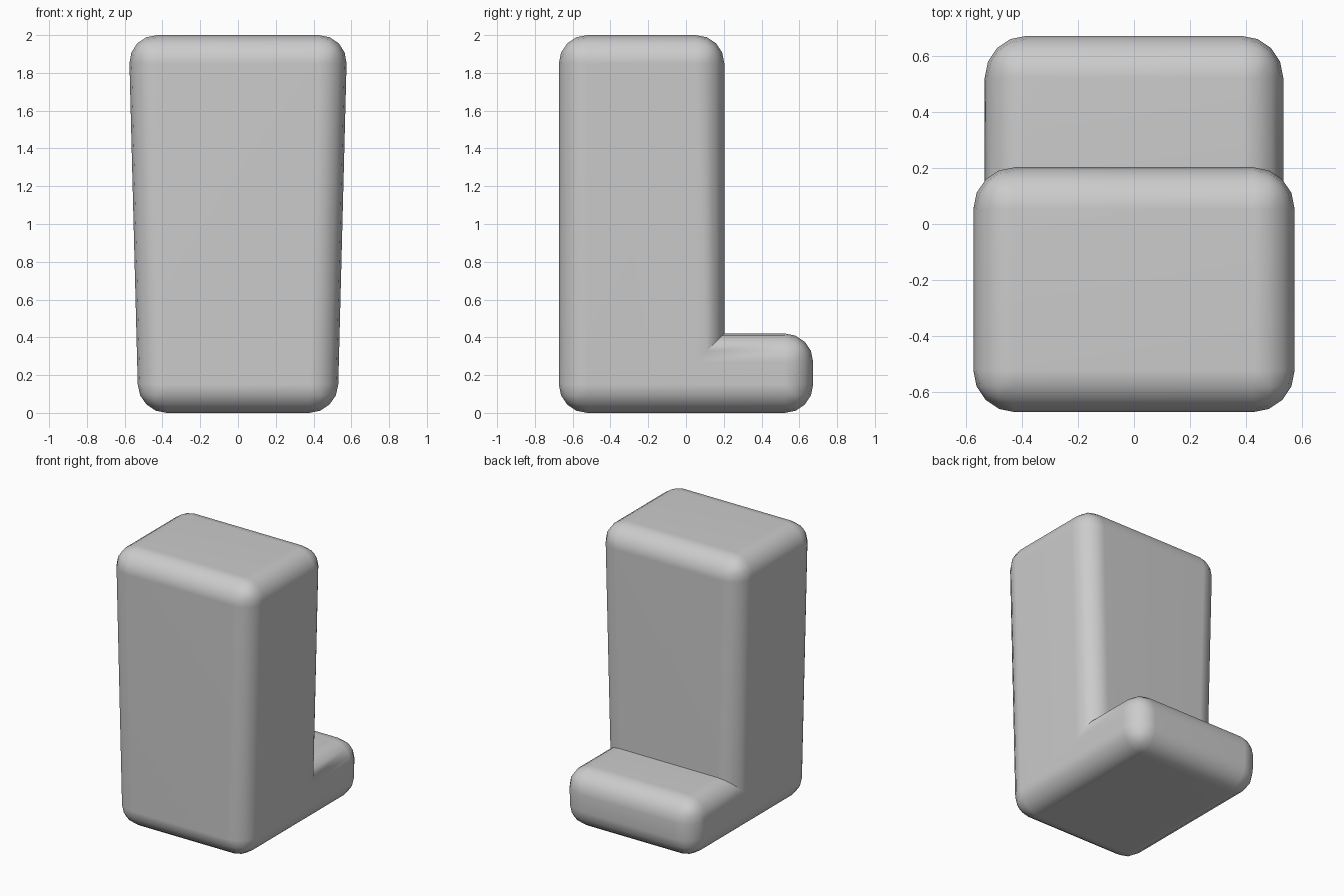
import bpy, bmesh
from mathutils import Vector

if "Cube" in bpy.data.objects:
    bpy.data.objects.remove(bpy.data.objects["Cube"])

# L-shaped side profile (y, z): tall block with a low foot at the back
PROFILE = [(-0.673, 0), (0.673, 0), (0.673, 0.42),
           (0.203, 0.42), (0.203, 2.0), (-0.673, 2.0)]
NOTCH = 3          # index of the inner corner, which stays sharp


def half_width(z):
    """Sides flare slightly towards the top."""
    return 0.527 + 0.0258 * z


bm = bmesh.new()
left = [bm.verts.new((-half_width(z), y, z)) for y, z in PROFILE]
right = [bm.verts.new((half_width(z), y, z)) for y, z in PROFILE]
bm.faces.new(left)
bm.faces.new(right[::-1])
n = len(PROFILE)
for i in range(n):
    j = (i + 1) % n
    bm.faces.new((left[i], right[i], right[j], left[j]))
bmesh.ops.recalc_face_normals(bm, faces=bm.faces[:])

# Round every edge except the inner one
inner = {left[NOTCH], right[NOTCH]}
edges = [e for e in bm.edges if set(e.verts) != inner]
bmesh.ops.bevel(bm, geom=edges, offset=0.15, offset_type='OFFSET',
                segments=4, profile=0.5, affect='EDGES', clamp_overlap=True)
bmesh.ops.recalc_face_normals(bm, faces=bm.faces[:])

mesh = bpy.data.meshes.new("rounded_block_with_foot")
bm.to_mesh(mesh)
bm.free()
body = bpy.data.objects.new("rounded_block_with_foot", mesh)
bpy.context.collection.objects.link(body)

# Smooth shading with a sharp inner crease
bpy.context.view_layer.objects.active = body
body.select_set(True)
bpy.ops.object.shade_smooth_by_angle(angle=0.7)
weighted = body.modifiers.new("weighted_normals", 'WEIGHTED_NORMAL')
weighted.keep_sharp = True
